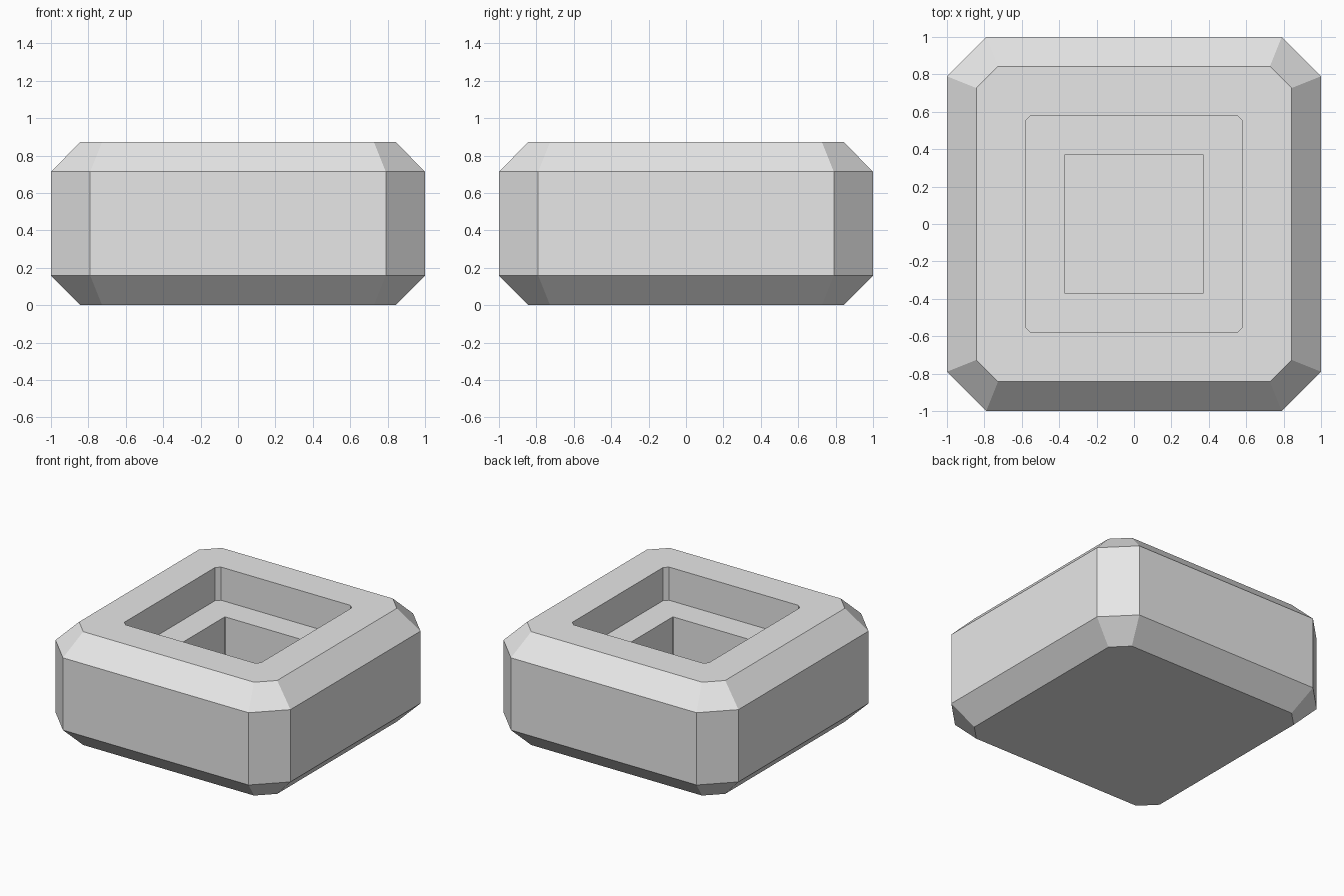
import bpy
import bmesh

cube = bpy.data.objects.get("Cube")
if cube:
    bpy.data.objects.remove(cube, do_unlink=True)

grey = bpy.data.materials.new("light grey")
grey.use_nodes = True
colour = (0.8, 0.8, 0.8, 1.0)
grey.diffuse_color = colour
grey.node_tree.nodes["Principled BSDF"].inputs["Base Color"].default_value = colour


def ring(bm, half, cut, z):
    """Square outline with its four corners cut off."""
    s = half - cut
    points = [(half, -s), (half, s), (s, half), (-s, half),
              (-half, s), (-half, -s), (-s, -half), (s, -half)]
    return [bm.verts.new((x, y, z)) for x, y in points]


# Half width, corner cut and height, from the base up and into the pockets
profile = [
    (0.843, 0.116, 0.0),     # base
    (1.0, 0.21, 0.158),      # lower bevel
    (1.0, 0.21, 0.714),      # side wall
    (0.843, 0.116, 0.872),   # upper bevel
    (0.581, 0.03, 0.872),    # rim
    (0.581, 0.03, 0.617),    # upper pocket wall
    (0.372, 0.006, 0.617),   # ledge
    (0.372, 0.006, 0.22),    # lower pocket wall
]

bm = bmesh.new()
rings = [ring(bm, *row) for row in profile]
for low, high in zip(rings, rings[1:]):
    for i in range(8):
        j = (i + 1) % 8
        bm.faces.new((low[i], low[j], high[j], high[i]))
bm.faces.new(rings[0][::-1])   # underside
bm.faces.new(rings[-1])        # pocket floor
bmesh.ops.recalc_face_normals(bm, faces=bm.faces)

mesh = bpy.data.meshes.new("bevelled_block")
bm.to_mesh(mesh)
bm.free()
mesh.materials.append(grey)
block = bpy.data.objects.new("bevelled_block", mesh)
bpy.context.collection.objects.link(block)
